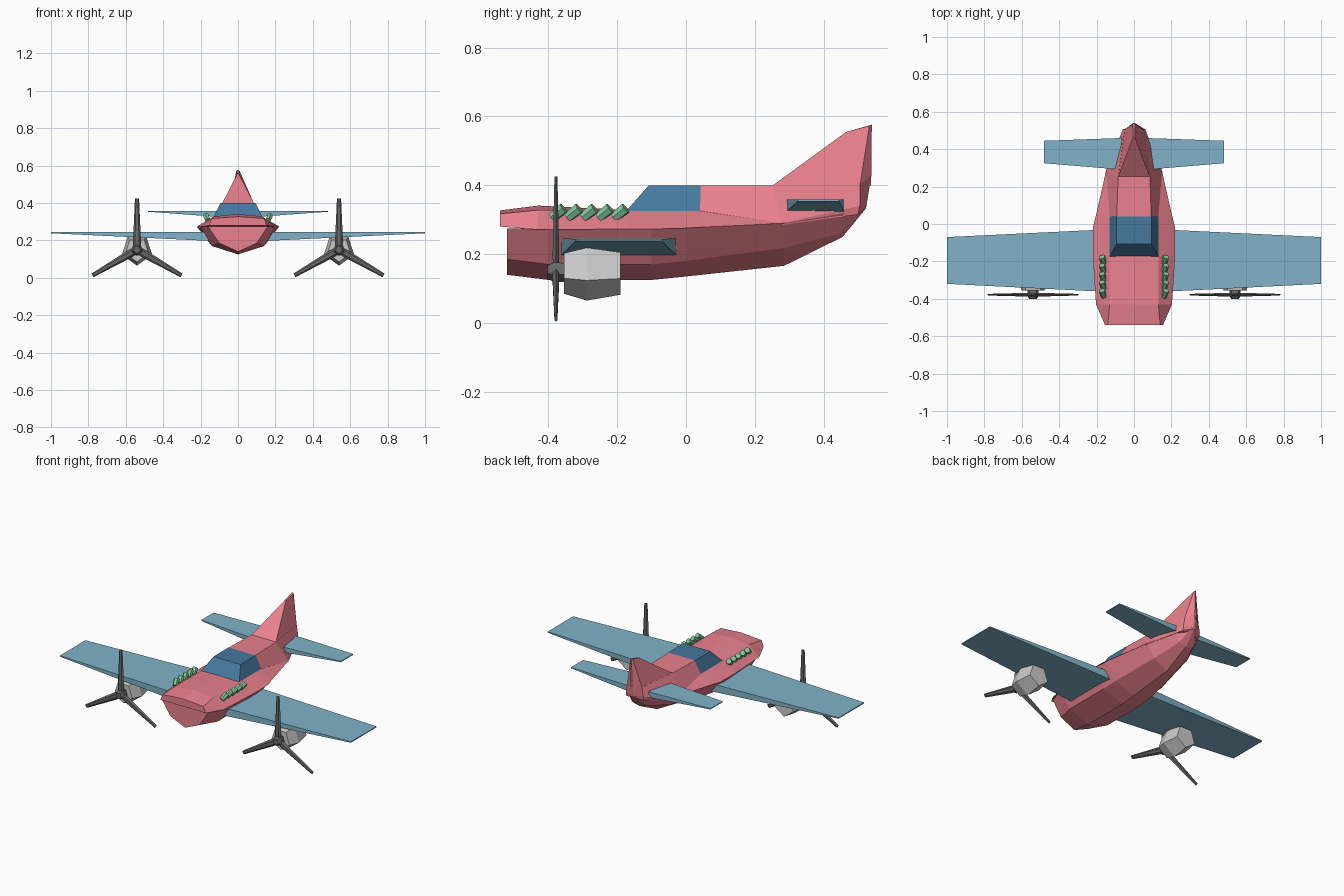
import bpy, bmesh
from math import radians
from mathutils import Vector, Matrix

if "Cube" in bpy.data.objects:
    bpy.data.objects.remove(bpy.data.objects["Cube"])


def material(name, col):
    m = bpy.data.materials.new(name)
    m.diffuse_color = (*col, 1)
    m.use_nodes = True
    m.node_tree.nodes["Principled BSDF"].inputs["Base Color"].default_value = m.diffuse_color
    return m


PINK = material("pink", (0.82, 0.22, 0.27))
BLUE = material("blue", (0.22, 0.45, 0.58))
GLASS = material("glass", (0.06, 0.19, 0.34))
GREEN = material("green", (0.22, 0.58, 0.33))
DARK = material("dark_grey", (0.14, 0.14, 0.14))


def loft(name, rings, mat=None, offset=(0, 0, 0), rot=None):
    """Skin equal-length closed rings of points and cap both ends."""
    bm = bmesh.new()
    rows = [[bm.verts.new(p) for p in r] for r in rings]
    n = len(rows[0])
    for a, b in zip(rows, rows[1:]):
        for i in range(n):
            j = (i + 1) % n
            bm.faces.new((a[i], a[j], b[j], b[i]))
    bm.faces.new(rows[0])
    bm.faces.new(rows[-1])
    bmesh.ops.remove_doubles(bm, verts=bm.verts, dist=0.0005)
    bmesh.ops.recalc_face_normals(bm, faces=bm.faces)
    if rot:
        bm.transform(rot)
    bm.transform(Matrix.Translation(offset))
    me = bpy.data.meshes.new(name)
    bm.to_mesh(me)
    bm.free()
    ob = bpy.data.objects.new(name, me)
    bpy.context.collection.objects.link(ob)
    if mat:
        me.materials.append(mat)
    return ob


def sym(half):
    """Complete a half ring by reflecting it across x = 0."""
    return list(half) + [(-x, y, z) for x, y, z in reversed(half)]


def ngon(sides, rx, ry, z, start=0):
    return [Matrix.Rotation(radians(start + 360 * i / sides), 3, 'Z') @ Vector((1, 0, 0))
            * 1 for i in range(sides)] and [
        Vector((rx * v.x, ry * v.y, z)) for v in
        (Matrix.Rotation(radians(start + 360 * i / sides), 3, 'Z') @ Vector((1, 0, 0))
         for i in range(sides))]


# Lower hull: y, keel z, chine x z, edge x z
hull = [(-.52, .14, .10, .185, .16, .275), (-.40, .125, .14, .17, .20, .272),
        (-.10, .125, .14, .17, .22, .273), (.0, .135, .135, .18, .21, .277),
        (.285, .166, .09, .218, .15, .29), (.455, .25, .05, .262, .083, .318),
        (.523, .333, .012, .337, .02, .342)]
loft("lower_hull", [sym([(0, y, k), (cx, y, cz), (ex, y, ez), (0, y, ez)])
                    for y, k, cx, cz, ex, ez in hull], PINK)

# Nose deck: y, edge x z, shoulder x z, centre z
deck = [(-.54, .155, .28, .14, .317, .327), (-.43, .203, .271, .13, .328, .341),
        (-.17, .22, .273, .13, .326, .328), (-.02, .22, .274, .13, .326, .328),
        (.04, .205, .278, .13, .326, .328), (.28, .15, .289, .149, .291, .30)]
loft("nose_deck", [sym([(0, y, ez), (ex, y, ez), (sx, y, sz), (0, y, cz)])
                   for y, ex, ez, sx, sz, cz in deck], PINK)

# Raised spine behind the cockpit
loft("rear_spine", [
    sym([(.13, .04, .32), (.13, .04, .327), (.092, .04, .40)]),
    sym([(.15, .28, .285), (.15, .28, .29), (.085, .25, .40)]),
    sym([(.06, .50, .315), (.06, .505, .34), (.05, .505, .40)]),
    sym([(.006, .523, .333), (.006, .525, .345), (.006, .539, .43)])], PINK)

# Tail fin growing out of the spine
loft("tail_fin", [
    sym([(.085, .25, .398), (.05, .505, .398), (.006, .538, .40)]),
    sym([(.004, .465, .555), (.008, .533, .573), (.004, .54, .576)])], PINK)

# Canopy
loft("canopy", [sym([(.13, -.173, .326), (.13, .042, .326)]),
                sym([(.093, -.108, .40), (.093, .042, .40)])], GLASS)


# Wing and tailplane: lens-thin tips, thick straight root
def plane(name, tip, root):
    def section(x, y0, y1, z0, z1):
        return [(x, y0, z0), (x, y1, z0), (x, y1, z1), (x, y0, z1)]
    s, r = tip[0], root
    loft(name, [section(-s, *tip[1:]), section(0, *r), section(s, *tip[1:])], BLUE)


plane("main_wing", (1.0, -.32, -.07, .238, .244), (-.37, -.022, .19, .246))
plane("tailplane", (.48, .325, .445, .353, .358), (.285, .462, .318, .358))

# Exhaust stubs along both sides of the nose
for side in (-1, 1):
    for i in range(5):
        d = Vector((side * .25, .75, .6)).to_track_quat('Z', 'Y').to_matrix().to_4x4()
        loft("exhaust_stub", [ngon(6, .015, .015, -.022), ngon(6, .017, .017, .022)],
             GREEN, (side * .166, -.372 + i * .045, .32), d)

# Engines, hubs and three-bladed propellers
TO_Y = Matrix.Rotation(radians(90), 4, 'X')   # local z points forward, y points up
for side in (-1, 1):
    c = Vector((side * .54, 0, .15))
    loft("engine_cowl", [ngon(5, r, r, z, -90) for r, z in
                         ((.068, .19), (.085, .288), (.065, .355))], None, c, TO_Y)
    loft("propeller_hub", [ngon(5, r, r, z, -90) for r, z in
                           ((.03, .35), (.032, .385), (.02, .402))], DARK, c, TO_Y)
    for a in (0, 120, 240):
        turn = Matrix.Rotation(radians(a), 4, 'Y')
        loft("propeller_blade", [ngon(6, w, t, z) for w, t, z in
                                 ((.018, .010, .01), (.021, .011, .05), (.011, .005, .275))],
             DARK, c + Vector((0, -.378, 0)), turn)
